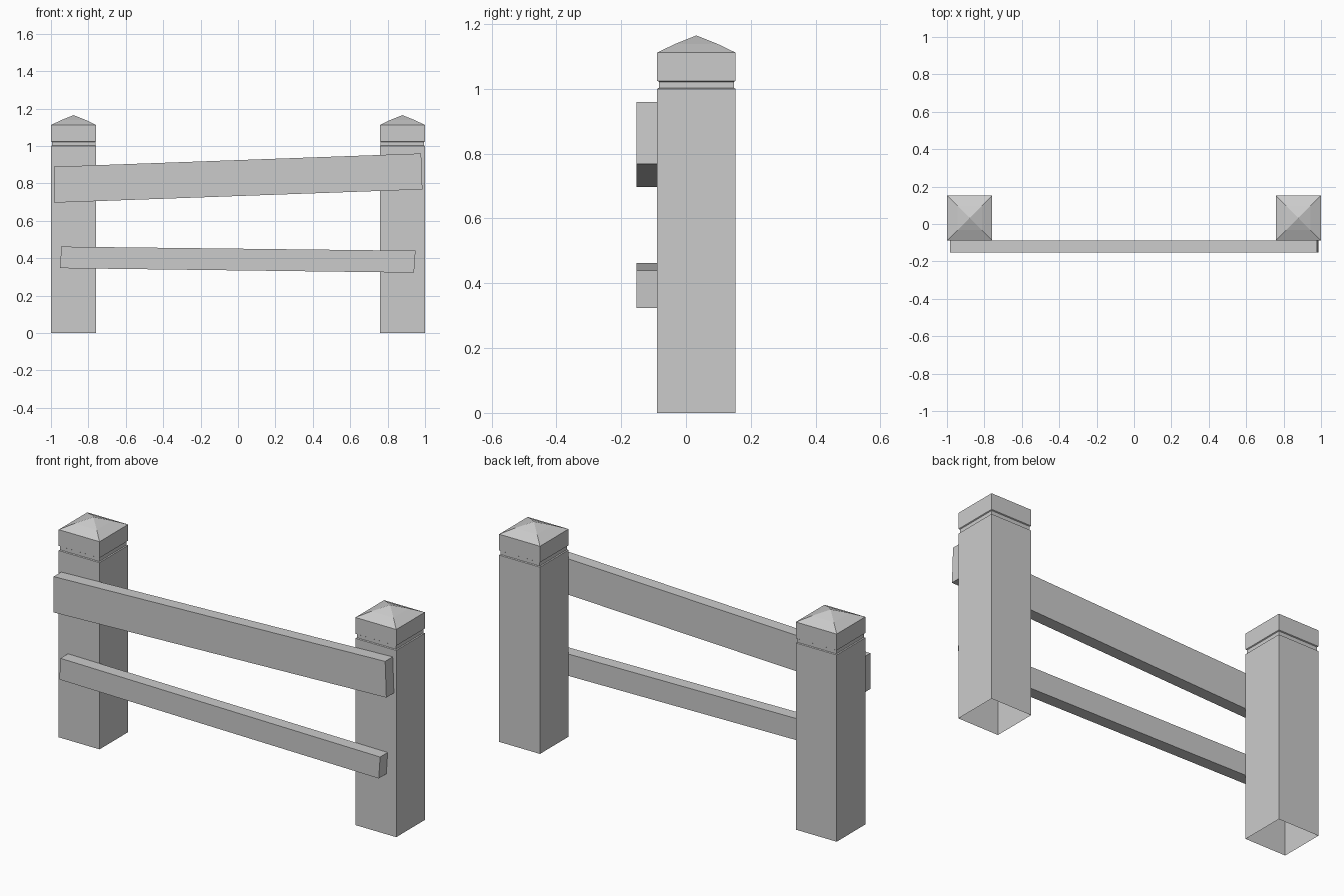
import bpy, bmesh

if "Cube" in bpy.data.objects:
    bpy.data.objects.remove(bpy.data.objects["Cube"])

Y_FRONT, Y_BACK, Y_RAIL = -0.089, 0.153, -0.153
HALF = (Y_BACK - Y_FRONT) / 2
Y_MID = (Y_BACK + Y_FRONT) / 2


def finish(bm, name):
    bmesh.ops.recalc_face_normals(bm, faces=bm.faces)
    mesh = bpy.data.meshes.new(name)
    bm.to_mesh(mesh)
    bm.free()
    obj = bpy.data.objects.new(name, mesh)
    bpy.context.collection.objects.link(obj)


def post(name, cx):
    # square rings stacked upward: shaft, groove, collar, low pyramid cap; open base
    profile = [(HALF, 0), (HALF, 1.0), (HALF - 0.005, 1.003), (HALF - 0.005, 1.022),
               (HALF, 1.025), (HALF, 1.112), (0.065, 1.139)]
    bm = bmesh.new()
    prev = None
    for r, z in profile:
        ring = [bm.verts.new((cx + sx * r, Y_MID + sy * r, z))
                for sx, sy in ((-1, -1), (1, -1), (1, 1), (-1, 1))]
        if prev:
            for i in range(4):
                j = (i + 1) % 4
                bm.faces.new((prev[i], prev[j], ring[j], ring[i]))
        prev = ring
    apex = bm.verts.new((cx, Y_MID, 1.165))
    for i in range(4):
        bm.faces.new((prev[i], prev[(i + 1) % 4], apex))
    # outward normals despite the open base
    finish(bm, name)


def rail(name, outline):
    # plank outline in x/z pushed back to the face of the posts
    bm = bmesh.new()
    face = bm.faces.new([bm.verts.new((x, Y_RAIL, z)) for x, z in outline])
    out = bmesh.ops.extrude_face_region(bm, geom=[face], use_keep_orig=True)
    verts = [v for v in out["geom"] if isinstance(v, bmesh.types.BMVert)]
    bmesh.ops.translate(bm, verts=verts, vec=(0, Y_FRONT - Y_RAIL, 0))
    finish(bm, name)


# two posts
for side, label in ((-1, "left"), (1, "right")):
    post(label + "_post", side * (1 - HALF))

# crooked planks on the front
rail("upper_rail", [(-0.985, 0.697), (0.986, 0.768), (0.979, 0.960), (-0.985, 0.889)])
rail("lower_rail", [(-0.951, 0.347), (0.941, 0.323), (0.949, 0.440), (-0.945, 0.462)])
